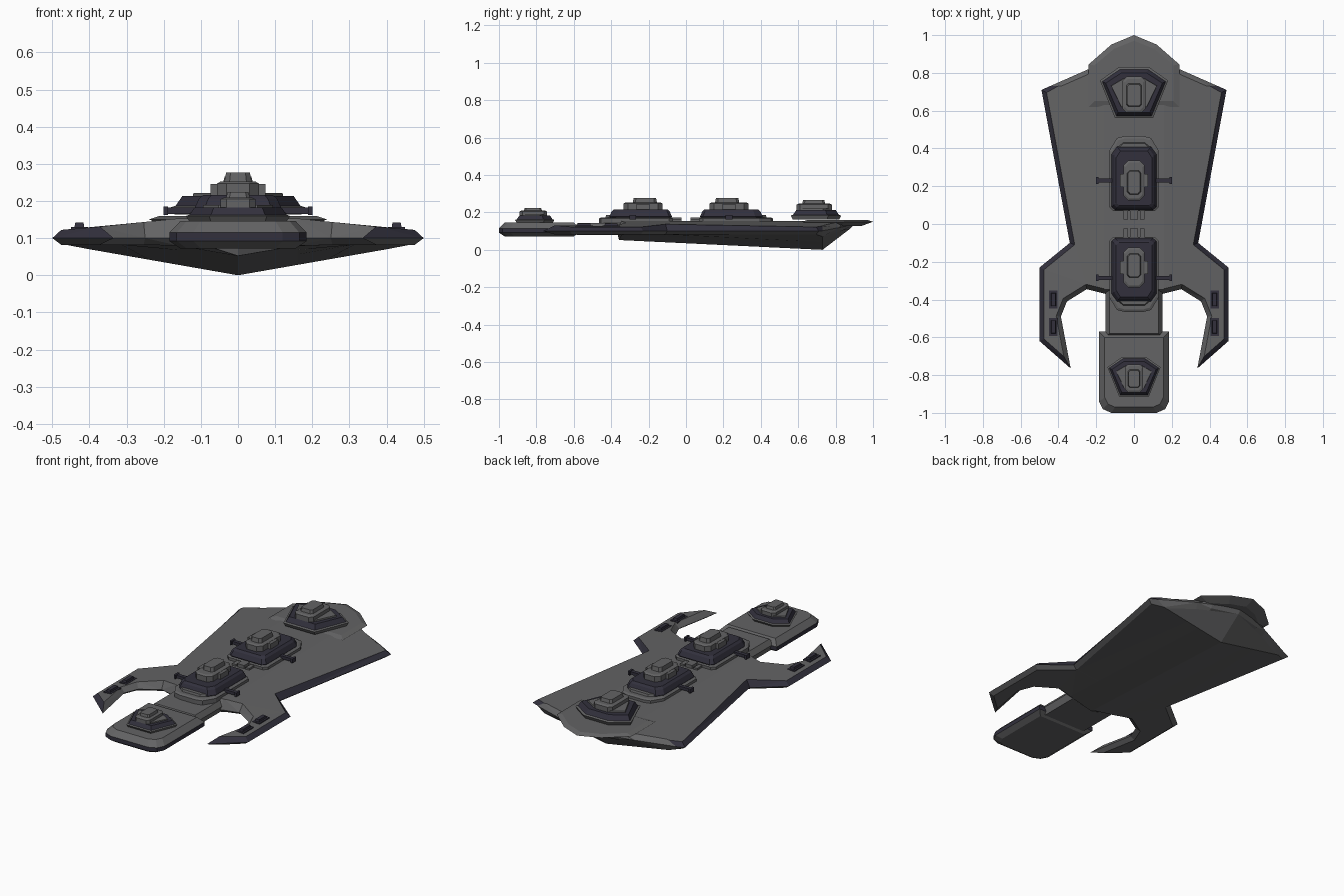
import bpy, bmesh

if "Cube" in bpy.data.objects:
    bpy.data.objects.remove(bpy.data.objects["Cube"])


def material(name, rgb):
    m = bpy.data.materials.new(name)
    m.diffuse_color = (*rgb, 1)
    m.use_nodes = True
    m.node_tree.nodes["Principled BSDF"].inputs["Base Color"].default_value = m.diffuse_color
    return m


MATS = [material("hull_grey", (0.125, 0.125, 0.128)),
        material("dark_navy", (0.032, 0.030, 0.046))]
GREY, NAVY = 0, 1


def finish(bm, name):
    me = bpy.data.meshes.new(name)
    bm.to_mesh(me)
    bm.free()
    for m in MATS:
        me.materials.append(m)
    ob = bpy.data.objects.new(name, me)
    bpy.context.collection.objects.link(ob)
    return ob


def mirrored(half):
    """Complete a right-hand half outline (stern to bow) across x = 0."""
    return half + [(-x, y) for x, y in reversed(half) if x > 0]


def loft(name, outline, levels, top=GREY):
    """Stack of copies of an outline: levels are (z, inset, colour of the band below)."""
    xs, ys = [p[0] for p in outline], [p[1] for p in outline]
    cx, cy = (min(xs) + max(xs)) / 2, (min(ys) + max(ys)) / 2
    hx, hy = (max(xs) - min(xs)) / 2, (max(ys) - min(ys)) / 2
    bm = bmesh.new()
    prev = None
    for z, inset, col in levels:
        ring = [bm.verts.new((cx + (x - cx) * (1 - inset / hx),
                              cy + (y - cy) * (1 - inset / hy), z)) for x, y in outline]
        if prev is None:
            bm.faces.new(ring[::-1]).material_index = col
        else:
            for i in range(len(ring)):
                j = (i + 1) % len(ring)
                bm.faces.new((prev[i], prev[j], ring[j], ring[i])).material_index = col
        prev = ring
    bm.faces.new(prev).material_index = top
    bmesh.ops.recalc_face_normals(bm, faces=bm.faces[:])
    return finish(bm, name)


def chamfered(w, y0, y1, c):
    y0, y1 = min(y0, y1), max(y0, y1)
    return mirrored([(w - c, y0), (w, y0 + c), (w, y1 - c), (w - c, y1)])


def box(name, x0, x1, y0, y1, z0, z1, col):
    loft(name, [(x0, y0), (x1, y0), (x1, y1), (x0, y1)],
         [(z0, 0, col), (z1, 0, col)], col)


# Main hull with claw prongs: flat top and bottom outlines, inset rims, then lifted and welded
def build_hull():
    half = [(0.15, -0.37), (0.25, -0.345), (0.355, -0.41), (0.387, -0.49), (0.335, -0.765),
            (0.50, -0.62), (0.50, -0.23), (0.34, -0.10), (0.49, 0.71), (0.24, 0.82), (0, 0.90)]
    bm = bmesh.new()
    for step in (1, -1):
        bm.faces.new([bm.verts.new((x, y, 0)) for x, y in mirrored(half)[::step]])
    bm.normal_update()
    bmesh.ops.inset_individual(bm, faces=bm.faces[:], thickness=0.024, use_even_offset=True)
    bmesh.ops.triangulate(bm, faces=bm.faces[:])
    for co, no in (((0, 0, 0), (1, 0, 0)), ((0.16, 0, 0), (1, 0, 0)),
                   ((-0.16, 0, 0), (1, 0, 0)), ((0, 0.73, 0), (0, 1, 0)),
                   ((0, -0.1, 0), (0, 1, 0))):
        bmesh.ops.bisect_plane(bm, geom=bm.verts[:] + bm.edges[:] + bm.faces[:],
                               plane_co=co, plane_no=no, dist=1e-5)
    bm.normal_update()
    rims = {v for v in bm.verts if v.is_boundary}
    heights = {}
    for v in bm.verts:
        x, y = abs(v.co.x), v.co.y
        rim = 0.1 + max(0, y - 0.72) * 0.19
        if v in rims:
            heights[v] = rim
        elif v.link_faces[0].normal.z > 0:
            heights[v] = 0.122 + 0.031 * min(1, max(0, (0.46 - x) / 0.3))
        else:
            keel = 0.175 * x + (0.765 * (y - 0.73) if y > 0.73 else 0.048 * (0.73 - y))
            heights[v] = min(keel, rim - 0.018)
    for v, z in heights.items():
        v.co.z = z
    bm.normal_update()
    # outward-facing upper rim is navy
    for f in bm.faces:
        c = f.calc_center_median()
        side = 1 if c.x > 0 else -1
        if (f.normal.z > 0 and abs(c.x) > 0.3 and c.y < 0.72 and f.normal.x * side > 0.2
                and any(v in rims for v in f.verts)):
            f.material_index = NAVY
    bmesh.ops.remove_doubles(bm, verts=bm.verts[:], dist=1e-5)
    finish(bm, "main_hull")


build_hull()

# Bow plate
loft("bow_plate", mirrored([(0.24, 0.62), (0.24, 0.845), (0.12, 0.95), (0, 1.0)]),
     [(0.128, 0.06, GREY), (0.15, 0, GREY), (0.160, 0.03, GREY)])

# Neck and stern plate
loft("stern_neck", mirrored([(0.15, -0.60), (0.15, -0.33)]),
     [(0.078, 0.015, GREY), (0.115, 0, GREY), (0.143, 0.02, GREY)])
loft("stern_plate", mirrored([(0.12, -1.0), (0.165, -0.98), (0.185, -0.94), (0.185, -0.57)]),
     [(0.072, 0.03, GREY), (0.092, 0, GREY), (0.115, 0, NAVY), (0.146, 0.03, GREY)])


# Wedge-shaped towers at bow and stern
def wedge_tower(name, cy, z, s):
    def at(z0, *rest):
        return (z + z0 * s, *rest)
    base = mirrored([(0.1 * s, cy - 0.14 * s), (0.18 * s, cy + 0.06 * s),
                     (0.08 * s, cy + 0.13 * s)])
    loft(name + "_base", base, [at(0, 0.01, GREY), at(0.02, 0, GREY), at(0.024, 0.012 * s, GREY),
                                at(0.05, 0.03 * s, NAVY)], NAVY)
    loft(name + "_deck", base, [at(0.03, 0.055 * s, GREY), at(0.058, 0.06 * s, GREY)])
    loft(name + "_block", chamfered(0.06 * s, cy - 0.11 * s, cy + 0.08 * s, 0.02 * s),
         [at(0.03, 0, GREY), at(0.078, 0, GREY), at(0.084, 0.012 * s, GREY)])
    loft(name + "_cap", chamfered(0.042 * s, cy - 0.08 * s, cy + 0.045 * s, 0.012 * s),
         [at(0.08, 0, GREY), at(0.103, 0.006 * s, GREY)])


wedge_tower("bow_tower", 0.70, 0.163, 1.0)
wedge_tower("stern_tower", -0.805, 0.144, 0.78)


# Paired midship towers, mirrored front to back, with side guns
def mid_tower(name, d):
    def out(pts):
        return mirrored([(x, d * t) for x, t in pts])
    loft(name + "_base", out([(0.11, 0.07), (0.13, 0.09), (0.13, 0.39), (0.09, 0.455), (0.05, 0.465)]),
         [(0.13, 0, GREY), (0.168, 0, GREY), (0.174, 0.012, GREY)])
    loft(name + "_step", out([(0.09, 0.2), (0.09, 0.41), (0.06, 0.435)]),
         [(0.16, 0, NAVY), (0.186, 0.008, GREY)])
    loft(name + "_armour", out([(0.10, 0.075), (0.118, 0.09), (0.118, 0.37), (0.09, 0.41)]),
         [(0.165, 0.01, NAVY), (0.178, 0, NAVY), (0.205, 0.012, NAVY), (0.216, 0.024, NAVY)], NAVY)
    loft(name + "_block", chamfered(0.056, d * 0.125, d * 0.335, 0.025),
         [(0.2, 0, GREY), (0.247, 0, GREY), (0.253, 0.01, GREY)])
    loft(name + "_cap", chamfered(0.037, d * 0.155, d * 0.285, 0.014),
         [(0.25, 0, GREY), (0.277, 0.005, GREY)])
    gy = 0.23 if d > 0 else -0.285
    for s in (1, -1):
        xa, xb = sorted((s * 0.10, s * 0.19))
        xc = s * 0.195
        box(name + "_gun_barrel", xa, xb, gy - 0.011, gy + 0.011, 0.165, 0.182, NAVY)
        box(name + "_gun_muzzle", xc - 0.006, xc + 0.006, gy - 0.018, gy + 0.018, 0.162, 0.185, NAVY)
        wa, wb = sorted((s * 0.05, s * 0.074))
        box(name + "_wing", wa, wb, d * 0.23 - 0.035, d * 0.23 + 0.035, 0.21, 0.246, GREY)
    # walkway modules between the two towers
    for x, w in ((0, 0.022), (0.043, 0.012), (-0.043, 0.012)):
        y0, y1 = sorted((d * 0.025, d * 0.085))
        box(name + "_walkway", x - w, x + w, y0, y1, 0.145, 0.172 if x == 0 else 0.164,
            GREY)


mid_tower("forward_tower", 1)
mid_tower("aft_tower", -1)

# Small turrets on the prongs
for s in (1, -1):
    for y in (-0.40, -0.545):
        x = s * 0.427
        box("prong_turret_base", x - 0.023, x + 0.023, y - 0.047, y + 0.047, 0.115, 0.130, NAVY)
        loft("prong_turret", [(x - 0.014, y - 0.036), (x + 0.014, y - 0.036),
                              (x + 0.014, y + 0.036), (x - 0.014, y + 0.036)],
             [(0.125, 0, NAVY), (0.142, 0.003, NAVY)], NAVY)
